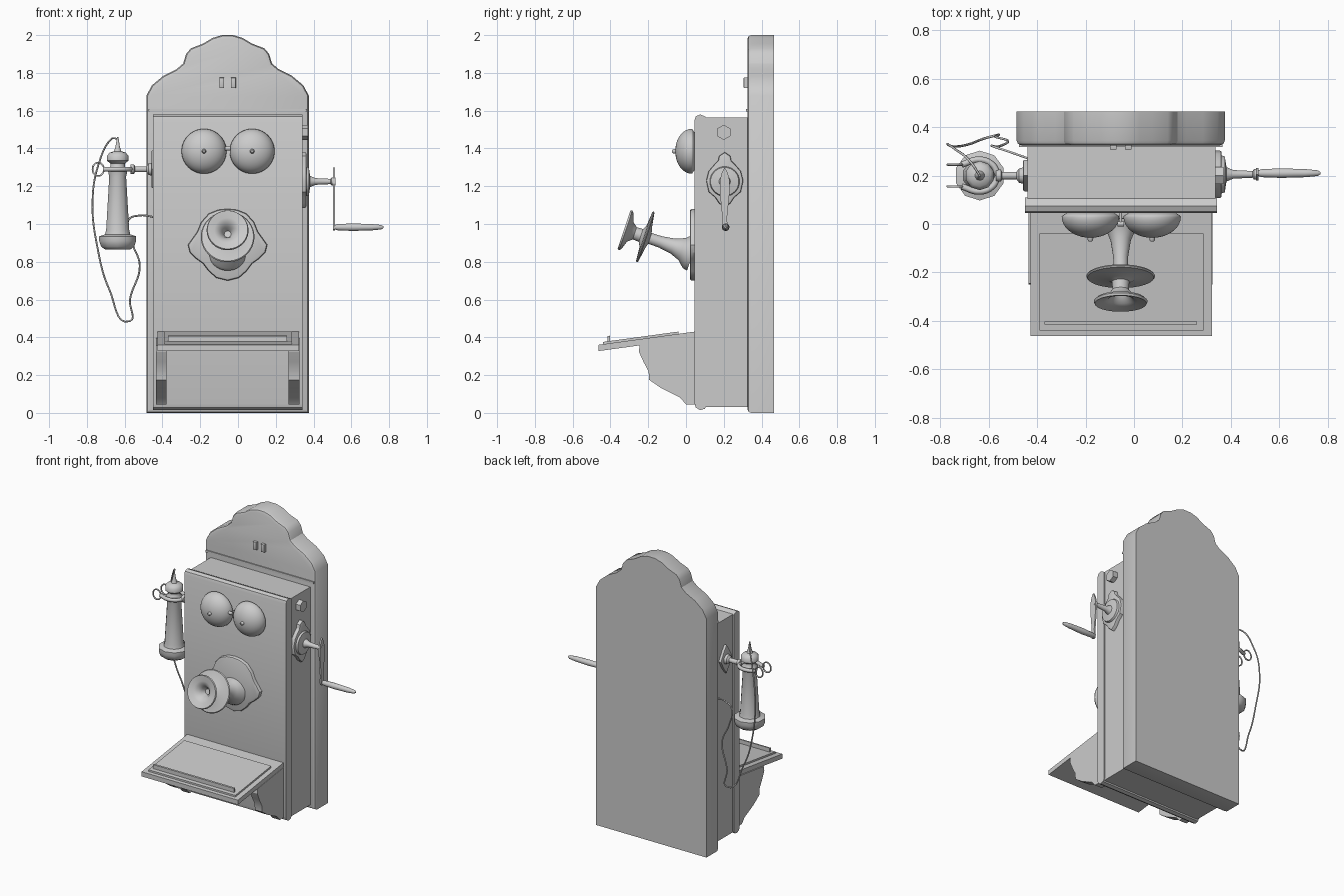
import bpy, bmesh, math
from mathutils import Vector

if "Cube" in bpy.data.objects:
    bpy.data.objects.remove(bpy.data.objects["Cube"], do_unlink=True)

grey = bpy.data.materials.new("plain grey")
grey.use_nodes = True
grey.diffuse_color = (0.6, 0.6, 0.6, 1)
grey.node_tree.nodes["Principled BSDF"].inputs["Base Color"].default_value = (0.6, 0.6, 0.6, 1)

MID = -0.055  # centre line of the cabinet


def finish(name, bm, smooth=40):
    bmesh.ops.recalc_face_normals(bm, faces=bm.faces)
    mesh = bpy.data.meshes.new(name)
    bm.to_mesh(mesh)
    bm.free()
    mesh.materials.append(grey)
    obj = bpy.data.objects.new(name, mesh)
    bpy.context.collection.objects.link(obj)
    if smooth:
        bpy.ops.object.select_all(action="DESELECT")
        obj.select_set(True)
        bpy.context.view_layer.objects.active = obj
        bpy.ops.object.shade_smooth_by_angle(angle=math.radians(smooth))
    return obj


def prism(name, outline, axis, start, end, chamfer=0, segments=2):
    """Extrude an outline along x (points are y, z) or y (points are x, z);
    the chamfer rounds the rim at the start."""
    bm = bmesh.new()

    def ring(level):
        return [bm.verts.new((level, a, b) if axis == "x" else (a, level, b)) for a, b in outline]

    first, last = ring(start), ring(end)
    face = bm.faces.new(first)
    bm.faces.new(last[::-1])
    count = len(outline)
    for i in range(count):
        j = (i + 1) % count
        bm.faces.new((first[i], last[i], last[j], first[j]))
    bmesh.ops.recalc_face_normals(bm, faces=bm.faces)
    if chamfer:
        bmesh.ops.bevel(bm, geom=list(face.edges), offset=chamfer, segments=segments,
                        profile=0.5, affect="EDGES")
    return finish(name, bm, 30)


def box(name, x, y, z, chamfer=0):
    outline = [(x[0], z[0]), (x[1], z[0]), (x[1], z[1]), (x[0], z[1])]
    return prism(name, outline, "y", y[0], y[1], chamfer)


def lathe(name, profile, origin, direction, sides=32):
    """Turn (distance along axis, radius) points about an axis."""
    turn = Vector(direction).to_track_quat("Z", "Y")
    bm = bmesh.new()
    rings = []
    for along, radius in profile:
        ring = []
        for i in range(sides):
            angle = math.tau * (i + 0.5) / sides
            p = Vector((radius * math.cos(angle), radius * math.sin(angle), along))
            ring.append(bm.verts.new(turn @ p + Vector(origin)))
        rings.append(ring)
    for low, high in zip(rings, rings[1:]):
        for i in range(sides):
            j = (i + 1) % sides
            bm.faces.new((low[i], low[j], high[j], high[i]))
    for cap in (rings[0][::-1], rings[-1]):
        bm.faces.new(cap)
    return finish(name, bm)


def rod(name, start, end, radius, sides=12):
    span = Vector(end) - Vector(start)
    return lathe(name, [(0, radius), (span.length, radius)], start, span, sides)


def wire(name, points, radius, closed=False):
    curve = bpy.data.curves.new(name, "CURVE")
    curve.dimensions = "3D"
    curve.bevel_depth = radius
    curve.bevel_resolution = 1
    curve.resolution_u = 8
    curve.use_fill_caps = True
    spline = curve.splines.new("BEZIER")
    spline.bezier_points.add(len(points) - 1)
    spline.use_cyclic_u = closed
    for knot, point in zip(spline.bezier_points, points):
        knot.co = point
        knot.handle_left_type = knot.handle_right_type = "AUTO"
    curve.materials.append(grey)
    obj = bpy.data.objects.new(name, curve)
    bpy.context.collection.objects.link(obj)
    return obj


def mirrored(half, centre):
    """Complete a half outline about a vertical centre line."""
    return ([(centre + a, b) for a, b in half]
            + [(centre - a, b) for a, b in reversed(half) if a > 0])


# Back board with a scrolled crest
crest = [(0.43, 0), (0.43, 1.68), (0.40, 1.735), (0.34, 1.785), (0.27, 1.82), (0.235, 1.85),
         (0.22, 1.9), (0.195, 1.93), (0.13, 1.955), (0.08, 1.985), (0.03, 2), (0, 2)]
prism("back_board", mirrored(crest, MID), "y", 0.325, 0.465, 0.02)
box("crest_moulding", (-0.475, 0.365), (0.318, 0.33), (1.595, 1.61))
for offset in (-0.031, 0.031):
    box("crest_bar", (MID + offset - 0.013, MID + offset + 0.013), (0.305, 0.33), (1.72, 1.775), 0.004)

# Cabinet and its rounded front panel
box("cabinet", (-0.44, 0.336), (0.09, 0.33), (0.03, 1.565))
panel = [(0.045, 0.05), (0.052, 0.028), (0.075, 0.015), (0.1, 0.022), (0.11, 0.04),
         (0.11, 1.56), (0.1, 1.57), (0.075, 1.58), (0.052, 1.57), (0.045, 1.55)]
prism("front_panel", panel, "x", -0.45, 0.342)

# Twin bells and striker
dome = [(0, 0.1), (0.012, 0.118)]
dome += [(0.015 + 0.087 * math.sin(t * math.pi / 18), 0.119 * math.cos(t * math.pi / 18))
         for t in range(9)]
dome += [(0.101, 0.012), (0.112, 0.011), (0.118, 0.006)]
for x in (-0.18, 0.075):
    lathe("bell", dome, (x, 0.045, 1.385), (0, -1, 0), 36)
rod("striker_stem", (MID, 0.05, 1.4), (MID, 0.0, 1.4), 0.006)
rod("striker", (MID - 0.014, 0, 1.4), (MID + 0.014, 0, 1.4), 0.011)

# Mouthpiece with shaped mounting plate
plate = [(0, 0.70), (0.06, 0.715), (0.1, 0.75), (0.13, 0.79), (0.165, 0.815), (0.2, 0.85),
         (0.21, 0.89), (0.185, 0.925), (0.16, 0.96), (0.14, 1.01), (0.1, 1.055), (0.05, 1.075), (0, 1.08)]
prism("mouthpiece_plate", mirrored(plate, MID), "y", 0.02, 0.05, 0.012)
horn = [(-0.26, 0.1), (-0.235, 0.095), (-0.2, 0.062), (-0.15, 0.042), (-0.08, 0.031), (-0.02, 0.03),
        (-0.012, 0.06), (0, 0.137), (0.006, 0.142), (0.012, 0.137), (0.018, 0.06), (0.03, 0.036),
        (0.065, 0.034), (0.09, 0.055), (0.105, 0.1), (0.115, 0.111), (0.125, 0.107), (0.115, 0.07),
        (0.108, 0.052), (0.08, 0.03), (0.05, 0.018)]
lathe("mouthpiece", horn, (MID, -0.21, 0.93), (0, -0.95, 0.316), 36)

# Sloping writing shelf
def shelf_z(y):
    return 0.43 + 0.137 * (y - 0.045)


def slab(name, x, y, low, high):
    outline = [(y[0], shelf_z(y[0]) + low), (y[1], shelf_z(y[1]) + low),
               (y[1], shelf_z(y[1]) + high), (y[0], shelf_z(y[0]) + high)]
    return prism(name, outline, "x", x[0], x[1])


slab("shelf", (-0.427, 0.323), (-0.463, 0.05), -0.033, 0)
slab("shelf_pad", (-0.39, 0.287), (-0.44, -0.04), -0.005, 0.012)
slab("pencil_ledge", (-0.37, 0.26), (-0.415, -0.403), 0, 0.04)

# Scrolled shelf brackets
bracket = [(0.05, 0.045), (0, 0.045), (-0.03, 0.08), (-0.13, 0.13), (-0.195, 0.175),
           (-0.198, 0.22), (-0.225, 0.27), (-0.25, 0.325), (-0.245, 0.358), (0.05, 0.398)]
for x in (-0.435, 0.268):
    prism("shelf_bracket", bracket, "x", x, x + 0.057)

# Crank with its plate, arm and grip
teardrop = [(0, 1.085), (0.03, 1.11), (0.05, 1.14), (0.085, 1.17), (0.098, 1.23),
            (0.085, 1.28), (0.055, 1.315), (0.035, 1.335), (0.03, 1.36), (0, 1.38)]
prism("crank_plate", mirrored(teardrop, 0.205), "x", 0.362, 0.33, 0.008)
hub = [(0, 0.08), (0.015, 0.075), (0.022, 0.03), (0.05, 0.018), (0.13, 0.014), (0.135, 0.022), (0.155, 0.022)]
lathe("crank_shaft", hub, (0.36, 0.205, 1.225), (1, 0, 0), 20)
arm = [(0, 0.965), (0.012, 0.97), (0.015, 0.99), (0.012, 1.03), (0.024, 1.15),
       (0.026, 1.23), (0.016, 1.27), (0, 1.3)]
prism("crank_arm", mirrored(arm, 0.205), "x", 0.503, 0.514)
grip = [(0, 0.01), (0.02, 0.017), (0.1, 0.02), (0.2, 0.017), (0.25, 0.012), (0.262, 0.005)]
lathe("crank_grip", grip, (0.508, 0.21, 0.983), (1, 0, 0), 16)
rod("side_bolt", (0.33, 0.2, 1.485), (0.37, 0.2, 1.485), 0.04, 6)

# Hanging receiver
body = [(0.865, 0.07), (0.88, 0.092), (0.91, 0.103), (0.935, 0.103), (0.945, 0.07), (0.97, 0.064),
        (1.25, 0.047), (1.285, 0.055), (1.305, 0.04), (1.32, 0.04), (1.335, 0.06),
        (1.36, 0.06), (1.378, 0.045), (1.385, 0.02), (1.41, 0.012), (1.46, 0.004)]
HX, HY = -0.637, 0.2
lathe("receiver", body, (HX, HY, 0), (0, 0, 1), 10)

# Receiver hook: wall plate, arm, fork and end loops
diamond = [(0, 1.19), (0.03, 1.23), (0.065, 1.29), (0.03, 1.35), (0, 1.39)]
prism("hook_plate", mirrored(diamond, HY), "x", -0.458, -0.43, 0.006)
lathe("hook_arm", [(0, 0.035), (0.02, 0.03), (0.03, 0.016), (0.09, 0.016), (0.095, 0.025), (0.115, 0.025)],
      (-0.455, HY, 1.29), (-1, 0, 0), 16)
for side in (-1, 1):
    fork = [(-0.56, HY, 1.29), (-0.585, HY + side * 0.045, 1.29),
            (HX, HY + side * 0.066, 1.29), (-0.712, HY + side * 0.045, 1.29)]
    wire("hook_fork", fork, 0.013)
    loop = [(-0.74 + 0.03 * math.cos(i * math.pi / 4), HY + side * 0.045,
             1.29 + 0.035 * math.sin(i * math.pi / 4)) for i in range(8)]
    wire("hook_loop", loop, 0.005, True)

# Cord from the receiver top, down and back into the cabinet
cord = [(HX, 0.2, 1.45), (-0.67, 0.25, 1.45), (-0.74, 0.31, 1.31), (-0.77, 0.33, 1.12),
        (-0.745, 0.32, 0.88), (-0.68, 0.33, 0.65), (-0.575, 0.365, 0.485), (-0.572, 0.36, 0.6),
        (-0.52, 0.34, 0.78), (-0.56, 0.32, 0.9), (-0.58, 0.32, 1.02), (-0.52, 0.3, 1.045), (-0.435, 0.27, 1.035)]
wire("cord", cord, 0.005)
